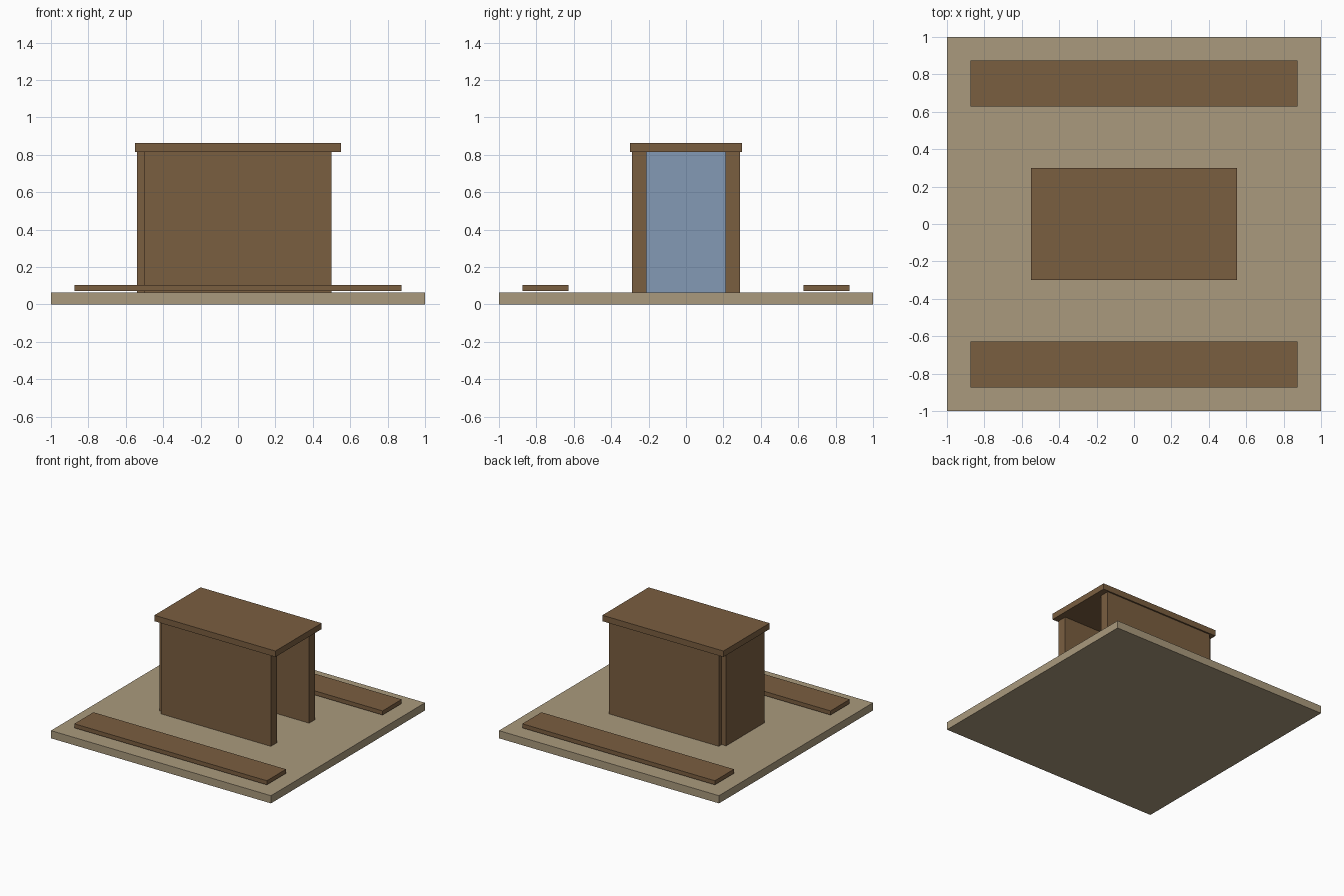
import bpy

if "Cube" in bpy.data.objects:
    bpy.data.objects.remove(bpy.data.objects["Cube"])


def material(name, rgb):
    m = bpy.data.materials.new(name)
    m.diffuse_color = (*rgb, 1.0)
    m.use_nodes = True
    m.node_tree.nodes["Principled BSDF"].inputs["Base Color"].default_value = m.diffuse_color
    return m


BROWN = material("dark_wood", (0.195, 0.112, 0.051))
TAN = material("tan_floor", (0.402, 0.323, 0.205))
BLUE = material("blue_pane", (0.227, 0.319, 0.462))


def box(name, lo, hi, mat):
    """Box spanning two opposite corners."""
    bpy.ops.mesh.primitive_cube_add(size=1)
    ob = bpy.context.object
    ob.name = name
    for v in ob.data.vertices:
        v.co = [(a + b) / 2 + c * (b - a) for a, b, c in zip(lo, hi, v.co)]
    ob.data.materials.append(mat)
    return ob


FLOOR, EAVE = 0.063, 0.815

# Square base and overhanging roof
box("base", (-1, -1, 0), (1, 1, FLOOR), TAN)
box("roof", (-0.55, -0.30, EAVE), (0.55, 0.30, 0.864), BROWN)

# Long side walls and the low planks in front of and behind them
for side, s in (("front", -1), ("back", 1)):
    y0, y1 = sorted((s * 0.21, s * 0.288))
    box(side + "_wall", (-0.5, y0, FLOOR), (0.5, y1, EAVE), BROWN)
    y0, y1 = sorted((s * 0.627, s * 0.875))
    box(side + "_plank", (-0.875, y0, 0.071), (0.875, y1, 0.105), BROWN)

# End panel closing the left side, blue on the face towards the inside
panel = box("end_panel", (-0.54, -0.25, FLOOR), (-0.5, 0.25, EAVE), BROWN)
panel.data.materials.append(BLUE)
for p in panel.data.polygons:
    if p.normal.x > 0.9:
        p.material_index = 1
